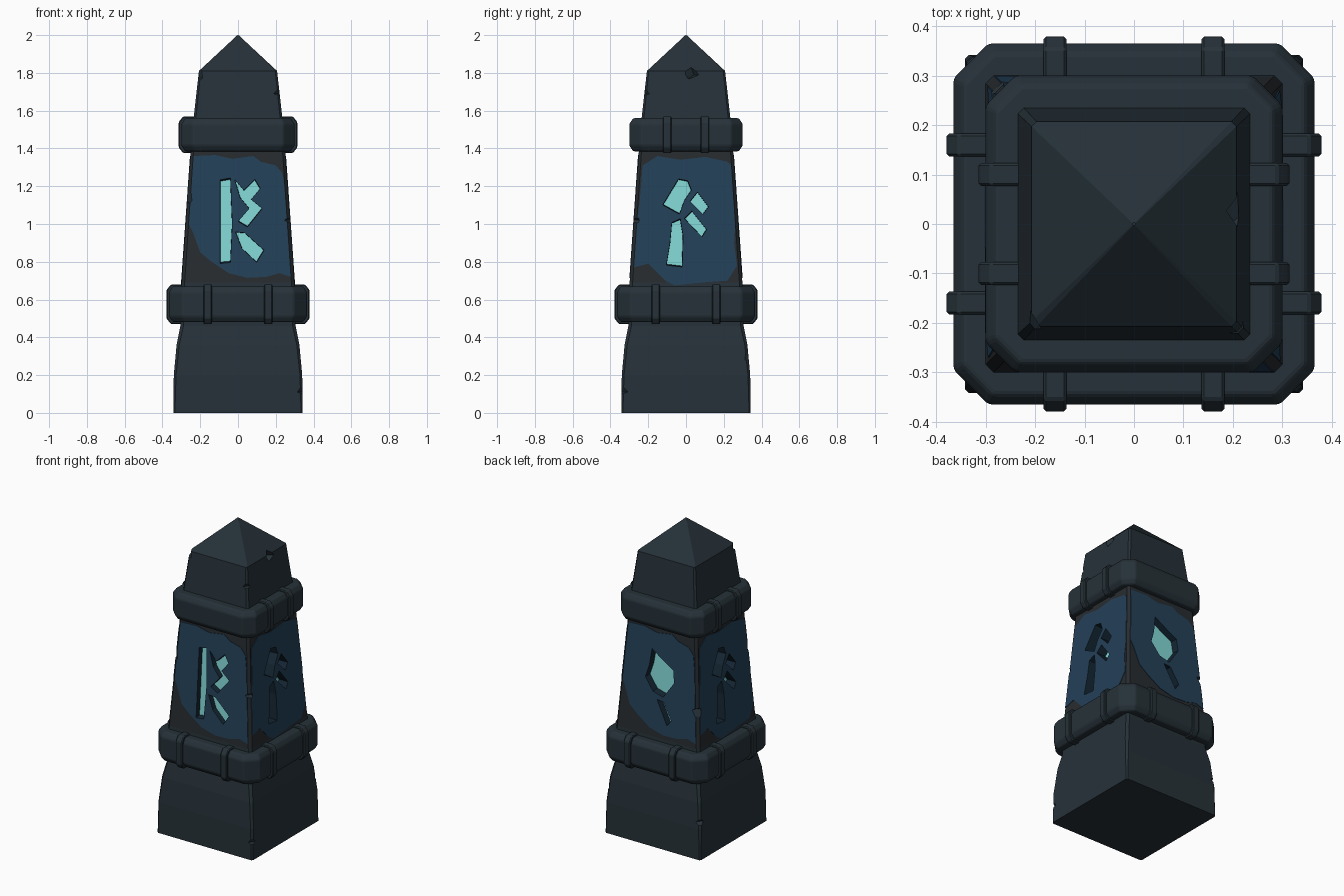
import bpy, bmesh, math, random
from mathutils import Vector, Matrix

random.seed(4)
if "Cube" in bpy.data.objects:
    bpy.data.objects.remove(bpy.data.objects["Cube"])


def material(name, rgb):
    m = bpy.data.materials.new(name)
    m.use_nodes = True
    m.diffuse_color = (*rgb, 1)
    m.node_tree.nodes["Principled BSDF"].inputs["Base Color"].default_value = (*rgb, 1)
    return m


STONE, BARE, BLUE, GLOW, WALL = range(5)
MATS = [material("slate stone", (.019, .031, .040)),
        material("bare stone", (.021, .025, .029)),
        material("blue paint", (.017, .052, .098)),
        material("glowing turquoise", (.22, .68, .67)),
        material("dark navy", (.007, .019, .033))]


def make_object(name, bm):
    bmesh.ops.recalc_face_normals(bm, faces=bm.faces)
    mesh = bpy.data.meshes.new(name)
    bm.to_mesh(mesh)
    bm.free()
    for m in MATS:
        mesh.materials.append(m)
    ob = bpy.data.objects.new(name, mesh)
    bpy.context.collection.objects.link(ob)
    return ob


def loft(rings):
    """Stack of chamfered squares given as (half width, chamfer, height)."""
    bm = bmesh.new()
    last = None
    for h, c, z in rings:
        quarter = [(h - c, -h), (h, c - h)]
        loop = []
        for k in range(4):
            turn = Matrix.Rotation(k * math.pi / 2, 3, 'Z')
            loop += [bm.verts.new(turn @ Vector((x, y, z))) for x, y in quarter]
        if last:
            for i in range(8):
                j = (i + 1) % 8
                bm.faces.new((last[i], last[j], loop[j], loop[i]))
        else:
            bm.faces.new(loop[::-1])
        last = loop
    bm.faces.new(last)
    return bm


def half(z):
    """Half width of the painted middle section."""
    return .30 - .05 * (z - .67) / .71


def on_side(side, u, n, z):
    return Matrix.Rotation(side * math.pi / 2, 3, 'Z') @ Vector((u, -n, z))


def prism(bm, side, points, outer, inner, shrink, cap, wall):
    """Outline on a sloping side, pushed between two offsets from its surface."""
    cu = sum(p[0] for p in points) / len(points)
    cz = sum(p[1] for p in points) / len(points)
    front = [bm.verts.new(on_side(side, u, half(z) + outer, z)) for u, z in points]
    back = []
    for u, z in points:
        u, z = cu + (u - cu) * shrink, cz + (z - cz) * shrink
        back.append(bm.verts.new(on_side(side, u, half(z) + inner, z)))
    faces = [bm.faces.new(front), bm.faces.new(back[::-1])]
    faces[0].material_index = faces[1].material_index = cap
    for i in range(len(points)):
        j = (i + 1) % len(points)
        bm.faces.new((front[j], front[i], back[i], back[j])).material_index = wall


def cut(ob, cutter):
    mod = ob.modifiers.new("cut", 'BOOLEAN')
    mod.operation, mod.solver, mod.object = 'DIFFERENCE', 'EXACT', cutter
    bpy.context.view_layer.objects.active = ob
    bpy.ops.object.modifier_apply(modifier=mod.name)


# Tapered shaft with flared foot and pyramid top
bm = loft([(.342, .008, 0), (.34, .012, .2), (.325, .014, .36), (.305, .016, .46),
           (half(.6), .016, .6), (half(.69), .016, .69), (half(1.39), .014, 1.39),
           (.235, .012, 1.56), (.207, .01, 1.81), (.003, .001, 2)])
for f in bm.faces:
    if .66 < f.calc_center_median().z < 1.4:
        f.material_index = BARE
shaft = make_object("shaft", bm)

# Chipped corners and roof edge
bm = bmesh.new()
nicks = [(.215, .03, 1.80), (.23, -.23, 1.7), (-.215, -.215, 1.8), (.285, -.285, 1.02),
         (-.285, .285, .92), (-.275, -.275, 1.14), (.275, .28, 1.22), (.343, .34, .3),
         (-.343, .345, .24), (.35, -.35, .12), (-.345, -.345, .36)]
for p in nicks:
    spin = Matrix.Rotation(random.uniform(.5, 1), 4, 'Z') @ Matrix.Rotation(random.uniform(.4, .9), 4, 'X')
    bmesh.ops.create_cube(bm, size=.05, matrix=Matrix.Translation(p) @ spin)
chips = make_object("chip_cutter", bm)
cut(shaft, chips)

# Carved abstract marks: bars, lozenges and slanted chips
bar_marks = [
    [(-.095, 1.24), (-.04, 1.25), (-.03, 1.0), (-.04, .79), (-.095, .785)],
    [(-.02, 1.24), (.03, 1.18), (.09, 1.24), (.12, 1.19), (.07, 1.13),
     (.13, 1.08), (.05, .98), (.0, 1.01), (.06, 1.08), (.01, 1.14)],
    [(-.015, .96), (.035, .955), (.14, .86), (.1, .795), (.02, .87)]]
branch_marks = [
    [(-.105, .78), (-.02, .77), (-.015, .94), (-.03, 1.03), (-.075, 1.01), (-.085, .9)],
    [(-.125, 1.1), (-.04, 1.24), (.01, 1.23), (.03, 1.18), (-.01, 1.12), (-.035, 1.05)],
    [(.02, 1.12), (.06, 1.17), (.12, 1.09), (.09, 1.05)],
    [(-.01, 1.03), (.03, 1.07), (.11, .97), (.085, .93)]]
kite_marks = [
    [(-.06, 1.24), (.0, 1.2), (.1, 1.14), (.11, 1.06), (.035, .95),
     (-.04, .97), (-.1, 1.05), (-.075, 1.13)],
    [(-.01, .93), (.04, .925), (.1, .82), (.07, .78)]]
sides = [(bar_marks, .03), (branch_marks, .06), (kite_marks, .04), (branch_marks, .06)]
bm = bmesh.new()
for side, (marks, depth) in enumerate(sides):
    for outline in marks:
        prism(bm, side, outline, .03, -depth, .94, GLOW, WALL)
marks_cutter = make_object("mark_cutter", bm)
cut(shaft, marks_cutter)

# Ragged paint patches, clipped to the side edges
front_patch = [(-.3, 1.36), (-.12, 1.365), (-.03, 1.345), (.08, 1.36), (.12, 1.33), (.2, 1.31),
               (.235, 1.27), (.25, 1.18), (.3, 1.15), (.3, .72), (.22, .74), (.15, .72),
               (.05, .715), (-.05, .74), (-.14, .80), (-.2, .85), (-.24, .96), (-.3, 1.0)]
side_patch = [(-.23, 1.31), (-.15, 1.36), (-.03, 1.34), (.1, 1.355), (.22, 1.33), (.3, 1.31),
              (.3, 1.0), (.255, .9), (.27, .78), (.22, .7), (.08, .69), (-.06, .675),
              (-.11, .70), (-.2, .79), (-.3, .77), (-.3, 1.02), (-.245, 1.12)]
bm = bmesh.new()
for side in range(4):
    patch = side_patch if side % 2 else front_patch
    clipped = [(max(-half(z) + .016, min(half(z) - .016, u)), z) for u, z in patch]
    prism(bm, side, clipped, .003, -.004, 1, BLUE, BLUE)
paint = make_object("paint_patches", bm)
cut(paint, marks_cutter)
cut(paint, chips)
for helper in (chips, marks_cutter):
    bpy.data.objects.remove(helper)


# Chamfered bands with wrapped straps
def band(name, h, chamfer, z0, z1, strap_sides, spread):
    b = .03
    ob = make_object(name, loft([(h - .05, chamfer - .02, z0), (h - b + .01, chamfer - .01, z0),
                                 (h, chamfer, z0 + b), (h, chamfer, z1 - b),
                                 (h - b + .01, chamfer - .01, z1), (h - .05, chamfer - .02, z1)]))
    mod = ob.modifiers.new("soft edges", 'BEVEL')
    mod.width, mod.segments, mod.limit_method = .008, 2, 'ANGLE'
    bm = bmesh.new()
    t = .014
    outline = [(h - .08, z0 - .01), (h - .01, z0 - .01), (h + t, z0 + b - .01),
               (h + t, z1 - b + .01), (h - .01, z1 + .01), (h - .08, z1 + .01)]
    for side in strap_sides:
        for u in (-spread, spread):
            ends = [[bm.verts.new(on_side(side, u + w, n, z)) for n, z in outline]
                    for w in (-.023, .023)]
            bm.faces.new(ends[0])
            bm.faces.new(ends[1][::-1])
            for i in range(6):
                j = (i + 1) % 6
                bm.faces.new((ends[0][j], ends[0][i], ends[1][i], ends[1][j]))
    straps = make_object(name + "_straps", bm)
    mod = straps.modifiers.new("soft edges", 'BEVEL')
    mod.width, mod.segments = .005, 1


band("lower_band", .365, .07, .48, .67, range(4), .16)
band("upper_band", .30, .06, 1.385, 1.56, (1, 3), .1)
